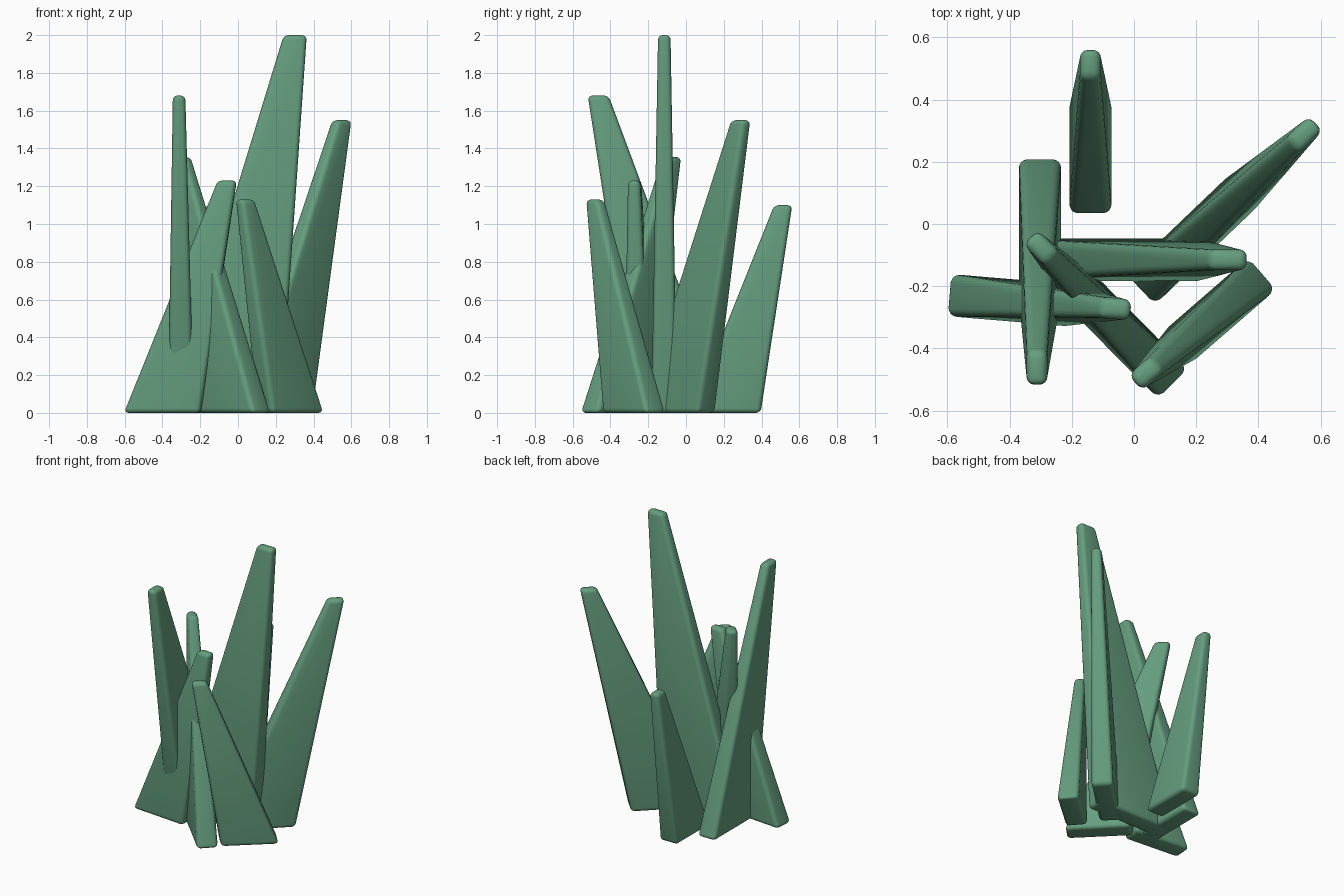
import bpy, bmesh
from mathutils import Vector

if "Cube" in bpy.data.objects:
    bpy.data.objects.remove(bpy.data.objects["Cube"])

mat = bpy.data.materials.new("leaf_green")
mat.diffuse_color = (0.13, 0.34, 0.21, 1)
mat.use_nodes = True
mat.node_tree.nodes["Principled BSDF"].inputs["Base Color"].default_value = mat.diffuse_color

BASE_W, TIP_W = 0.137, 0.066


def ring(a, b, width, z):
    """Rectangle of given width whose centre line runs from a to b."""
    a, b = Vector(a), Vector(b)
    d = (b - a).normalized()
    n = Vector((-d.y, d.x)) * width / 2
    return [(p.x, p.y, z) for p in (a - n, b - n, b + n, a + n)]


def blade(name, inner, outer, tip, tip_len, height):
    """Flat tapered leaf: base centre line inner-outer, leaning towards the tip."""
    axis = (Vector(outer) - Vector(inner)).normalized()
    t = Vector(tip)
    bm = bmesh.new()
    lo = [bm.verts.new(p) for p in ring(inner, outer, BASE_W, 0)]
    hi = [bm.verts.new(p) for p in
          ring(t - axis * tip_len / 2, t + axis * tip_len / 2, TIP_W, height)]
    bm.faces.new(lo[::-1])
    bm.faces.new(hi)
    for i in range(4):
        j = (i + 1) % 4
        bm.faces.new((lo[i], lo[j], hi[j], hi[i]))
    # rounded edges all over
    bmesh.ops.bevel(bm, geom=bm.edges[:], offset=0.025, segments=4,
                    profile=0.5, affect='EDGES', clamp_overlap=True)
    bmesh.ops.recalc_face_normals(bm, faces=bm.faces[:])
    me = bpy.data.meshes.new(name)
    bm.to_mesh(me)
    bm.free()
    me.materials.append(mat)
    for p in me.polygons:
        p.use_smooth = True
    ob = bpy.data.objects.new(name, me)
    bpy.context.collection.objects.link(ob)


# name, base inner end, base outer end, tip centre, tip length, height
blade("leaf_tallest", (-0.37, -0.115), (0.225, -0.115), (0.303, -0.115), 0.122, 2.0)
blade("leaf_front_left", (-0.302, 0.215), (-0.302, -0.26), (-0.312, -0.465), 0.11, 1.68)
blade("leaf_right", (0.015, -0.215), (0.355, 0.11), (0.550, 0.290), 0.105, 1.55)
blade("leaf_crossing", (0.130, -0.518), (-0.165, -0.22), (-0.300, -0.075), 0.10, 1.355)
blade("leaf_left", (-0.600, -0.228), (-0.195, -0.262), (-0.057, -0.272), 0.10, 1.23)
blade("leaf_front_right", (0.417, -0.155), (0.140, -0.395), (0.037, -0.482), 0.095, 1.13)
blade("leaf_back", (-0.14, 0.027), (-0.14, 0.395), (-0.14, 0.515), 0.095, 1.10)
